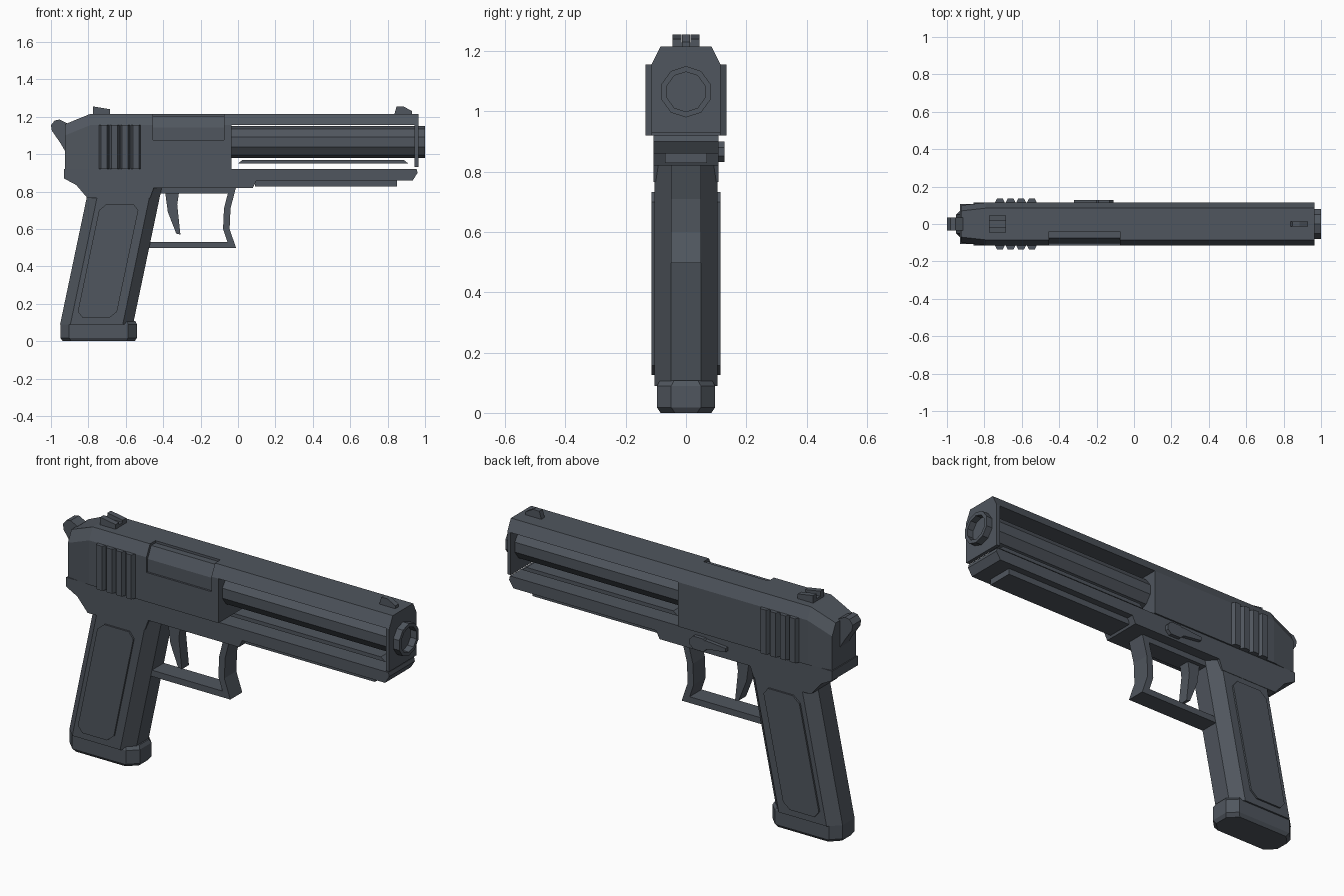
import bpy
import bmesh
import math

cube = bpy.data.objects.get("Cube")
if cube:
    bpy.data.objects.remove(cube)

color = (0.08, 0.093, 0.112, 1)
steel = bpy.data.materials.new("dark_steel")
steel.use_nodes = True
steel.diffuse_color = color
steel.node_tree.nodes["Principled BSDF"].inputs["Base Color"].default_value = color


# Mesh helpers
def loft(name, rings):
    """Skin matching rings of points and cap both ends."""
    mesh = bpy.data.meshes.new(name)
    bm = bmesh.new()
    loops = [[bm.verts.new(point) for point in ring] for ring in rings]
    bm.faces.new(loops[0])
    bm.faces.new(loops[-1])
    for lower, upper in zip(loops, loops[1:]):
        for i in range(len(lower)):
            bm.faces.new((lower[i - 1], lower[i], upper[i], upper[i - 1]))
    bmesh.ops.recalc_face_normals(bm, faces=bm.faces)
    bm.to_mesh(mesh)
    bm.free()
    mesh.materials.append(steel)
    obj = bpy.data.objects.new(name, mesh)
    bpy.context.collection.objects.link(obj)


def extrude_y(name, outline, start, end):
    loft(name, [[(x, y, z) for x, z in outline] for y in (start, end)])


def extrude_x(name, outline, start, end):
    loft(name, [[(x, y, z) for y, z in outline] for x in (start, end)])


def box(name, back, front, half, low, high):
    outline = [(back, low), (front, low), (front, high), (back, high)]
    extrude_y(name, outline, -half, half)


def arched(half, low, high, cut):
    """Cross-section with steeply chamfered upper corners."""
    shoulder = high - 2 * cut
    return [(-half, low), (half, low), (half, shoulder),
            (half - cut, high), (cut - half, high), (-half, shoulder)]


def cut_rectangle(left, right, low, high, cut):
    """Rectangle with all four corners cut off."""
    return [(left + cut, low), (right - cut, low), (right, low + cut), (right, high - cut),
            (right - cut, high), (left + cut, high), (left, high - cut), (left, low + cut)]


def level(outline, height):
    return [(x, y, height) for x, y in outline]


# Slide dimensions
half_width = 0.115
slide_low, slide_top, chamfer = 0.92, 1.215, 0.03
tail_end, port_back, port_front, open_start, muzzle_plate = -0.925, -0.455, -0.075, -0.035, 0.945
full = arched(half_width, slide_low, slide_top, chamfer)
tail = arched(0.1, slide_low, 1.16, chamfer)

# Slide with tapered rear
stations = [(tail_end, tail), (-0.79, full), (port_back, full)]
loft("slide_rear", [[(x, y, z) for y, z in outline] for x, outline in stations])
extrude_x("slide_middle", full, port_front, open_start)

# Ejection port: left half of the slide, lower wall and the chamber behind the opening
extrude_x("port_left_wall", [(max(y, -0.04), z) for y, z in full], port_back, port_front)
box("port_lower_wall", port_back, port_front, half_width, slide_low, 1.075)
extrude_x("chamber", arched(0.105, 1, 1.203, chamfer), port_back, port_front)

# Open front of the slide: top rail and end plate
rail_low = slide_top - 2 * chamfer
rail = [(y, max(z, rail_low)) for y, z in full if z != slide_low]
extrude_x("slide_top_rail", rail, open_start, muzzle_plate)
plate = arched(half_width, slide_low + 0.01, slide_top, chamfer)
extrude_x("slide_front_plate", plate, muzzle_plate, muzzle_plate + 0.02)

# Grip ridges on both sides of the slide
ridge = arched(0.026, 0.1, 0.135, 0.01)
for side in (-1, 1):
    for i in range(4):
        middle = -0.717 + i * 0.057
        outline = [(middle + x, side * y) for x, y in ridge]
        loft("slide_ridge", [level(outline, z) for z in (slide_low, rail_low)])

# Ten-sided barrel with a recessed bore
angles = [math.tau * i / 10 for i in range(10)]
outer, bore, axis = 0.085, 0.066, 1.065
loft("barrel", [[(x, radius * math.sin(a), axis + radius * math.cos(a)) for a in angles]
                for x, radius in ((open_start, outer), (1, outer), (1, bore), (0.86, bore))])
spring = [(0, 0.95), (0.91, 0.95), (0.885, 0.97), (0.025, 0.97)]
extrude_y("spring_cover", spring, -0.07, 0.07)

# Frame and accessory rail
frame_half = 0.107
rear_frame = [(-0.93, slide_low), (-0.93, 0.87), (-0.865, 0.835), (-0.805, 0.765),
              (-0.47, 0.765), (-0.45, 0.82), (0.08, 0.82), (0.1, 0.86), (0.1, slide_low)]
extrude_y("frame", rear_frame, -frame_half, frame_half)
nose = [(0.1, 0.86), (0.935, 0.86), (0.96, 0.9), (0.955, slide_low), (0.1, slide_low)]
extrude_y("frame_front", nose, -frame_half, frame_half)
box("accessory_rail", 0.09, 0.85, 0.07, 0.828, 0.862)


# Leaning grip with chamfered edges and raised side panels
def grip_back(height):
    return -0.97 + 0.21 * height


grip_rings = []
for height in (0.09, 0.82):
    back = grip_back(height)
    outline = cut_rectangle(back, back + 0.39, -0.105, 0.105, 0.055)
    grip_rings.append(level(outline, height))
loft("grip", grip_rings)

panel = [(grip_back(z) + x, z) for x, z in cut_rectangle(0.08, 0.29, 0.125, 0.733, 0.033)]
for side in (-1, 1):
    extrude_y("grip_panel", panel, side * 0.1, side * 0.114)

# Magazine base with softened rims
base_rings = []
for height, inset in ((0, 0.012), (0.018, 0), (0.09, 0), (0.108, 0.01)):
    half = 0.096 - inset
    outline = cut_rectangle(inset - 0.95, -0.54 - inset, -half, half, 0.047)
    base_rings.append(level(outline, height))
loft("magazine_base", base_rings)

# Trigger guard and trigger
guard_half, thickness = 0.05, 0.035
arm = [(-0.01, 0.497), (-0.045, 0.6), (-0.04, 0.71), (-0.01, 0.825)]
arm += [(x - thickness, z) for x, z in reversed(arm)]
extrude_y("guard_front", arm, -guard_half, guard_half)
box("guard_bottom", -0.49, -0.03, guard_half, 0.497, 0.53)
box("guard_top", -0.42, -0.03, guard_half, 0.79, 0.825)
trigger = [(-0.39, 0.8), (-0.315, 0.8), (-0.325, 0.73), (-0.308, 0.57), (-0.33, 0.575), (-0.375, 0.69)]
extrude_y("trigger", trigger, -0.03, 0.03)

# Slide stop lever on the left
extrude_y("slide_stop_pad", cut_rectangle(-0.21, -0.11, 0.832, 0.9, 0.02), 0.1, 0.127)
arm_outline = [(-0.32, 0.865), (-0.2, 0.85), (-0.2, 0.895), (-0.32, 0.885)]
extrude_y("slide_stop_arm", arm_outline, 0.1, 0.127)

# Hammer
hammer = [(-1, 1.155), (-0.98, 1.18), (-0.955, 1.185), (-0.915, 1.165),
          (-0.915, 1), (-0.95, 1.06), (-0.995, 1.125)]
extrude_y("hammer", hammer, -0.035, 0.035)

# Sights
sight_back, sight_front = -0.775, -0.685
box("rear_sight_base", sight_back, sight_front, 0.045, 1.2, 1.228)
post = [(sight_back, 1.22), (sight_front, 1.22), (sight_front, 1.24), (sight_back, 1.255)]
for side in (-1, 1):
    extrude_y("rear_sight_post", post, side * 0.015, side * 0.045)
blade = [(0.835, 1.21), (0.93, 1.21), (0.93, 1.23), (0.885, 1.255), (0.848, 1.255)]
extrude_y("front_sight", blade, -0.014, 0.014)
